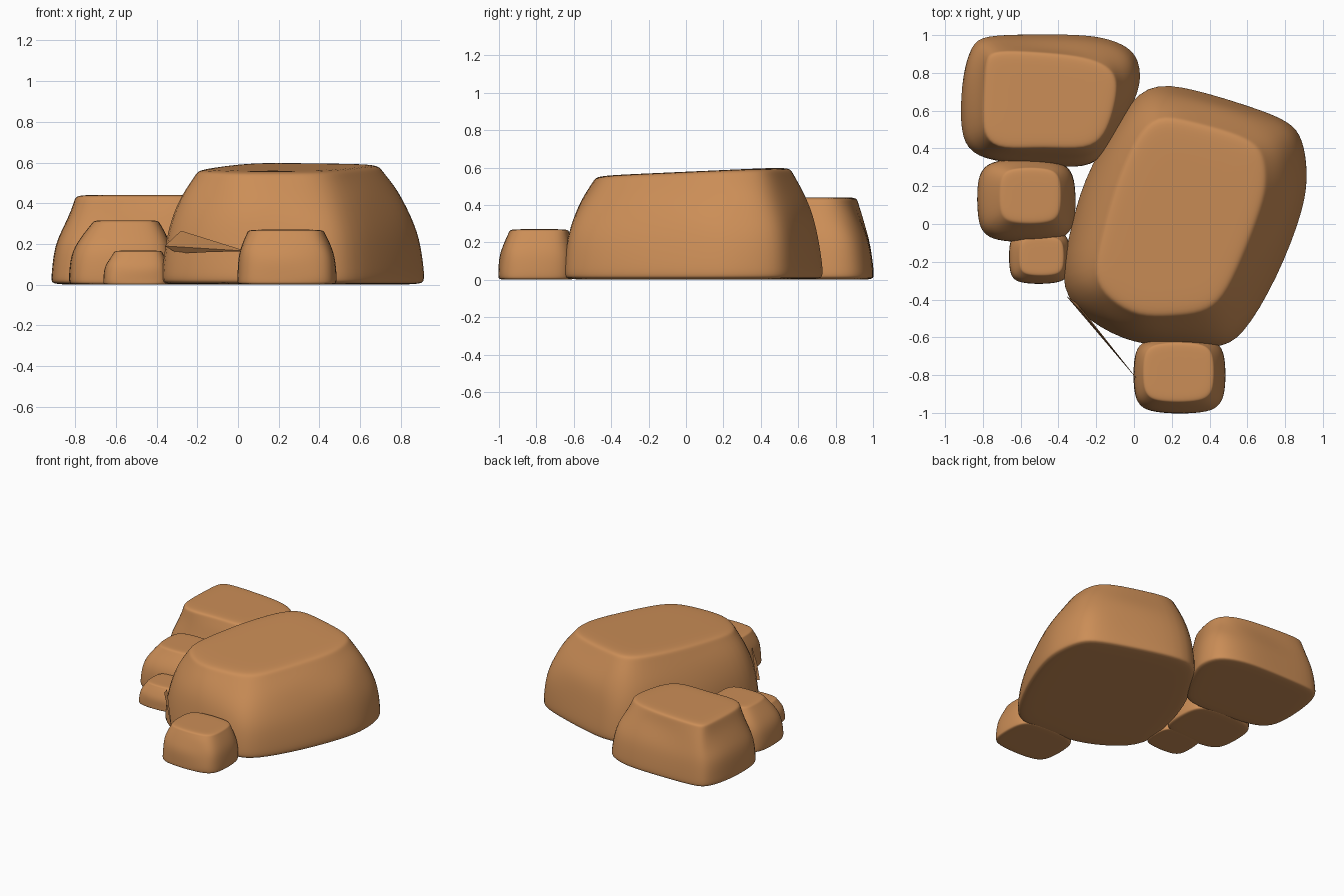
import bpy, bmesh, math, random
from mathutils import Vector

if "Cube" in bpy.data.objects:
    bpy.data.objects.remove(bpy.data.objects["Cube"])

random.seed(4)
stone = bpy.data.materials.new("sandstone orange")
stone.diffuse_color = (0.60, 0.27, 0.095, 1)
stone.use_nodes = True
stone.node_tree.nodes["Principled BSDF"].inputs["Base Color"].default_value = stone.diffuse_color


def rock(name, pairs, height, levels, slope=0.0, jitter=0.0):
    """Loft a base outline into a smaller top outline, then round it off.
    pairs: (base x, base y, top x, top y); levels: (height fraction, blend to top)."""
    base = [Vector((p[0], p[1], 0)) for p in pairs]
    top = [Vector((p[2], p[3], 0)) for p in pairs]
    n = len(pairs)
    mid_b = sum(base, Vector()) / n
    mid_t = sum(top, Vector()) / n
    bm = bmesh.new()
    rings = []

    def add_ring(points):
        rings.append([bm.verts.new(p) for p in points])

    # underside, flanks, top edge, inner top
    add_ring([mid_b.lerp(b, 0.6) for b in base])
    add_ring([mid_b.lerp(b, 0.975) for b in base])
    for f, t in levels:
        pts = []
        for b, u in zip(base, top):
            p = b.lerp(u, t)
            p.z = f * (height + slope * (u.y - mid_t.y))
            if 0.15 < f < 0.9:
                p += Vector((random.uniform(-1, 1), random.uniform(-1, 1), 0)) * jitter
            pts.append(p)
        add_ring(pts)
    for s in (0.9, 0.5):
        pts = []
        for u in top:
            p = mid_t.lerp(u, s)
            p.z = height + slope * (p.y - mid_t.y) + 0.004
            pts.append(p)
        add_ring(pts)
    for lo, hi in zip(rings, rings[1:]):
        for i in range(n):
            j = (i + 1) % n
            bm.faces.new((lo[i], lo[j], hi[j], hi[i]))
    bm.faces.new(rings[0])
    bm.faces.new(rings[-1])
    bmesh.ops.recalc_face_normals(bm, faces=bm.faces)
    me = bpy.data.meshes.new(name)
    bm.to_mesh(me)
    bm.free()
    me.materials.append(stone)
    ob = bpy.data.objects.new(name, me)
    bpy.context.collection.objects.link(ob)
    me.polygons.foreach_set("use_smooth", [True] * len(me.polygons))
    sub = ob.modifiers.new("rounding", 'SUBSURF')
    sub.levels = sub.render_levels = 2
    return ob


def boxy(bx, by, rx, ry, tx, ty, sx, sy, n=14, power=0.55):
    """Paired rounded-rectangle outlines for the small rocks."""
    out = []
    for i in range(n):
        a = math.tau * (i + 0.5) / n
        c = math.copysign(abs(math.cos(a)) ** power, math.cos(a))
        s = math.copysign(abs(math.sin(a)) ** power, math.sin(a))
        out.append((bx + rx * c, by + ry * s, tx + sx * c, ty + sy * s))
    return out


# Large main boulder
rock("main_boulder", [
    (0.06, 0.76, 0.12, 0.58), (0.32, 0.715, 0.30, 0.54), (0.61, 0.625, 0.53, 0.48),
    (0.83, 0.545, 0.65, 0.42), (0.895, 0.45, 0.69, 0.34), (0.92, 0.29, 0.70, 0.23),
    (0.91, 0.10, 0.68, 0.10), (0.76, -0.29, 0.57, -0.18), (0.57, -0.61, 0.47, -0.40),
    (0.44, -0.66, 0.36, -0.47), (0.22, -0.645, 0.20, -0.485), (0.0, -0.64, 0.02, -0.49),
    (-0.24, -0.52, -0.13, -0.40), (-0.40, -0.35, -0.22, -0.28),
    (-0.35, -0.08, -0.17, -0.06), (-0.27, 0.24, -0.10, 0.20), (-0.10, 0.53, 0.01, 0.46),
], 0.575, [(0.03, 0.0), (0.12, 0.0), (0.40, 0.10), (0.62, 0.33), (0.80, 0.62),
           (0.95, 0.93), (0.99, 1.0)], slope=0.045, jitter=0.012)

# Back left boulder
rock("back_boulder", [
    (-0.80, 1.0, -0.74, 0.92), (-0.55, 1.005, -0.52, 0.91), (-0.29, 1.005, -0.29, 0.89),
    (-0.13, 0.985, -0.16, 0.85), (0.01, 0.92, -0.10, 0.79), (0.04, 0.80, -0.09, 0.71),
    (0.025, 0.68, -0.11, 0.60), (-0.14, 0.37, -0.15, 0.47), (-0.25, 0.29, -0.24, 0.39),
    (-0.50, 0.31, -0.48, 0.41), (-0.76, 0.33, -0.71, 0.39), (-0.89, 0.39, -0.79, 0.46),
    (-0.925, 0.53, -0.80, 0.56), (-0.91, 0.80, -0.79, 0.78), (-0.86, 0.95, -0.78, 0.88),
], 0.437, [(0.04, 0.0), (0.14, 0.02), (0.42, 0.12), (0.60, 0.40), (0.80, 0.72),
           (0.95, 0.94), (0.99, 1.0)], jitter=0.008)

# Smaller rocks around the edge
soft = [(0.04, 0.0), (0.16, 0.0), (0.45, 0.08), (0.65, 0.30), (0.85, 0.68),
        (0.96, 0.94), (0.99, 1.0)]
rock("left_rock", boxy(-0.57, 0.125, 0.265, 0.225, -0.55, 0.15, 0.165, 0.15),
     0.312, soft, jitter=0.004)
rock("left_pebble", boxy(-0.50, -0.175, 0.165, 0.145, -0.49, -0.17, 0.12, 0.105),
     0.163, soft, jitter=0.003)
rock("front_rock", boxy(0.24, -0.80, 0.248, 0.207, 0.235, -0.785, 0.19, 0.16),
     0.266, soft, jitter=0.004)

# Thin stone splinter bridging the main boulder and the front rock
me = bpy.data.meshes.new("splinter")
me.from_pydata([(-0.36, -0.38, 0.19), (-0.28, -0.46, 0.265), (-0.30, -0.42, 0.155),
                (0.04, -0.85, 0.165)], [],
               [(0, 1, 3), (1, 2, 3), (2, 0, 3), (0, 2, 1)])
me.materials.append(stone)
bpy.context.collection.objects.link(bpy.data.objects.new("splinter", me))
